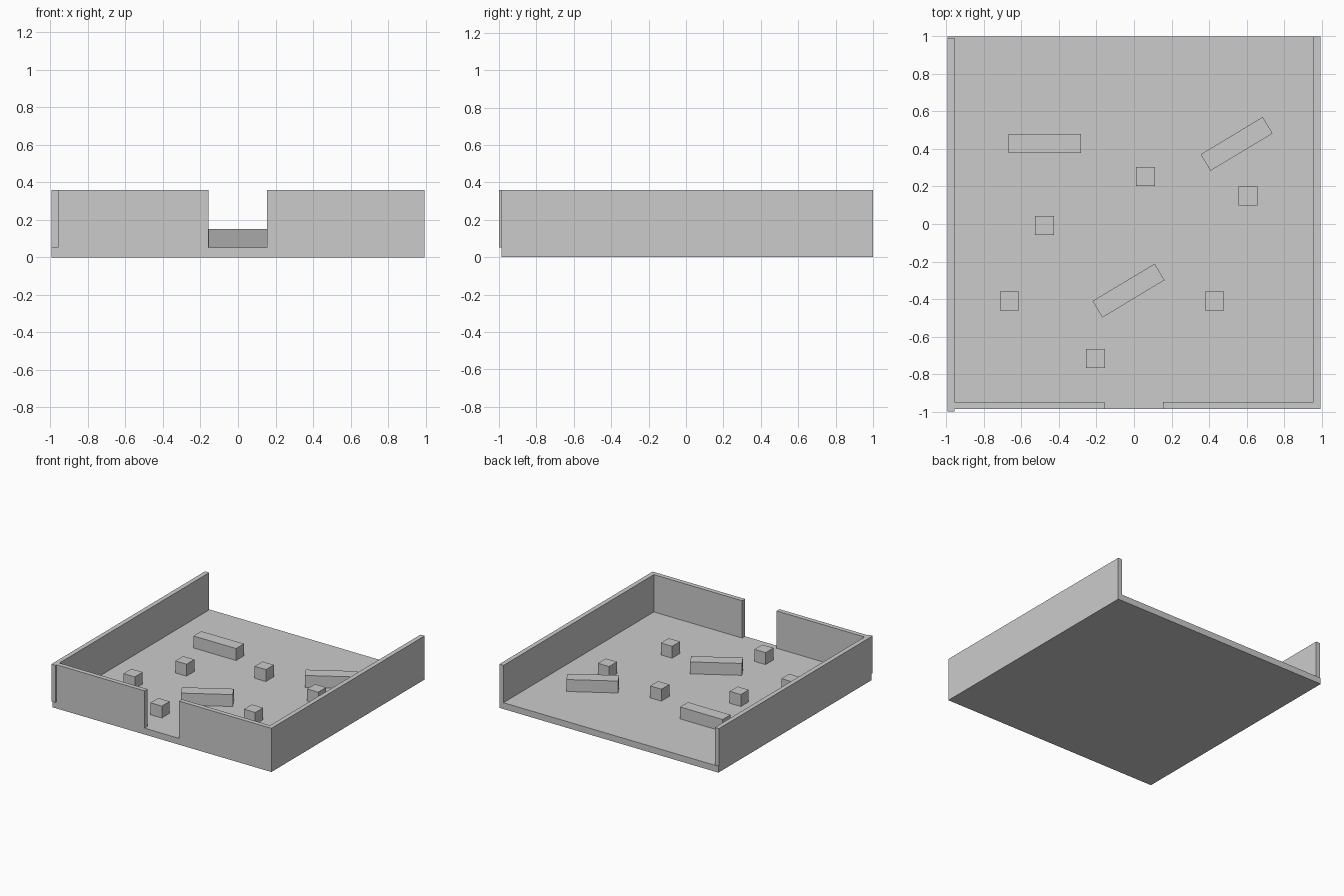
import bpy
from math import radians

if "Cube" in bpy.data.objects:
    bpy.data.objects.remove(bpy.data.objects["Cube"])


def box(name, x0, x1, y0, y1, z0, z1, angle=0):
    """Box from its extents, optionally turned about its own vertical axis."""
    bpy.ops.mesh.primitive_cube_add(
        size=1,
        location=((x0 + x1) / 2, (y0 + y1) / 2, (z0 + z1) / 2),
        rotation=(0, 0, radians(angle)))
    ob = bpy.context.object
    ob.name = name
    ob.scale = (x1 - x0, y1 - y0, z1 - z0)
    bpy.ops.object.transform_apply(location=False, rotation=False, scale=True)
    return ob


def obstacle(name, x, y, length, angle=0):
    w = 0.102
    box(name, x - length / 2, x + length / 2, y - w / 2, y + w / 2,
        0.048, 0.15, angle)


FLOOR, TOP, E, T = 0.052, 0.358, 0.994, 0.038
FRONT, BACK = -0.987, 1.0

# Floor slab
box("floor", -E, E, FRONT, BACK, 0, FLOOR)

# Side walls (the left one sits slightly forward)
box("left_wall", -E, -E + T, -1.0, 0.992, FLOOR, TOP)
box("right_wall", E - T, E, FRONT, BACK, FLOOR, TOP)

# Front walls either side of the entrance
box("front_wall_left", -E + T, -0.157, FRONT, FRONT + T, FLOOR, TOP)
box("front_wall_right", 0.155, E, FRONT, FRONT + T, FLOOR, TOP)

# Small cubes
for i, (x, y) in enumerate([(0.061, 0.253), (0.608, 0.15), (-0.477, -0.008),
                            (-0.664, -0.411), (0.429, -0.411), (-0.205, -0.717)]):
    obstacle(f"cube_block_{i + 1}", x, y, 0.102)

# Long blocks
for i, (x, y, a) in enumerate([(-0.475, 0.429, 0), (-0.029, -0.355, 31),
                               (0.547, 0.427, 31)]):
    obstacle(f"long_block_{i + 1}", x, y, 0.386, a)
